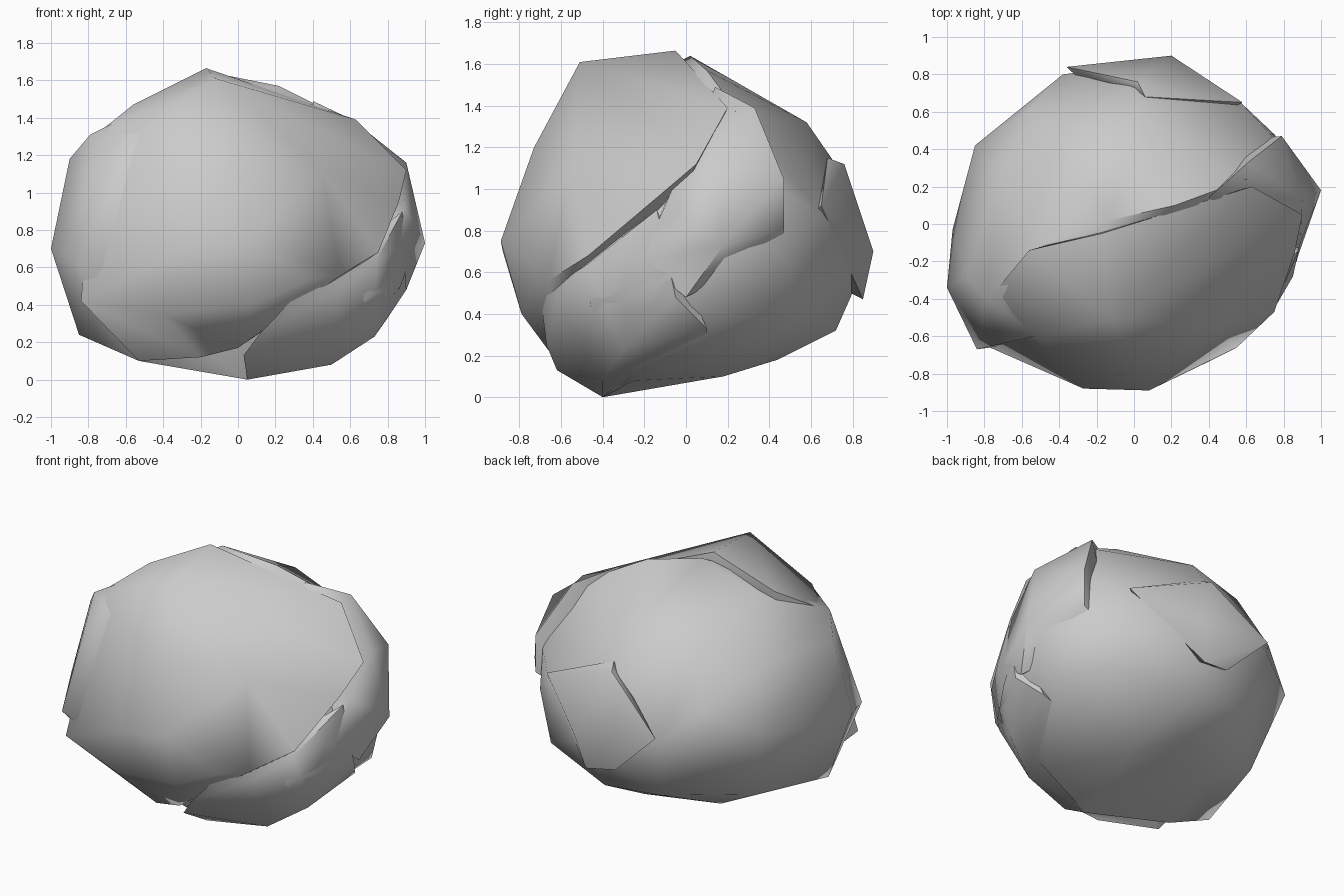
import bpy, bmesh, math


def rock(name, pts, angle=50):
    """Convex faceted chunk of stone with soft shading."""
    bm = bmesh.new()
    for p in pts:
        bm.verts.new(p)
    bmesh.ops.convex_hull(bm, input=bm.verts)
    loose = [v for v in bm.verts if not v.link_faces]
    bmesh.ops.delete(bm, geom=loose, context='VERTS')
    bmesh.ops.recalc_face_normals(bm, faces=bm.faces)
    me = bpy.data.meshes.new(name)
    bm.to_mesh(me)
    bm.free()
    ob = bpy.data.objects.new(name, me)
    bpy.context.collection.objects.link(ob)
    bpy.ops.object.select_all(action='DESELECT')
    ob.select_set(True)
    bpy.context.view_layer.objects.active = ob
    bpy.ops.object.shade_smooth_by_angle(angle=math.radians(angle))
    return ob


# main boulder: left flank, crown, right flank, back, underside
left = [(-1, -.34, .7), (-.97, -.03, .72), (-.9, -.28, 1.18), (-.79, -.4, 1.31),
        (-.53, -.6, 1.31), (-.84, -.67, .6), (-.85, .42, .8), (-.72, .26, 1.15),
        (-.85, -.3, .24), (-.72, .25, .3)]
crown = [(-.5, -.1, 1.44), (-.13, .02, 1.64), (.22, .1, 1.57), (.6, .24, 1.38),
         (-.4, .5, 1.27), (.02, .58, 1.32)]
right = [(.88, .1, 1.12), (.95, .17, .73), (.73, .48, .98), (.75, .48, .7),
         (.82, .25, .38), (.57, .65, .88), (.62, .55, .4), (.87, -.2, .5),
         (.7, -.46, .45)]
back = [(.17, .87, .66), (0, .76, 1.06), (-.38, .8, .76), (-.55, .62, .95),
        (-.3, .7, .35), (.1, .72, .32)]
under = [(.05, -.4, 0), (-.53, -.3, .1), (.5, -.25, .08), (.2, .18, .1),
         (-.4, .2, .13), (0, .44, .18)]
rock("boulder_core", left + crown + right + back + under)

# large front slab with the raised ridge on top
rock("front_slab", [
    (-.17, -.05, 1.665), (-.12, -.51, 1.61), (-.56, -.14, 1.47), (-.76, -.38, 1.31),
    (-.51, -.61, 1.33), (.63, .2, 1.39), (.9, .05, 1.12), (0, -.73, 1.2),
    (.45, -.55, 1.12), (.08, -.89, .75), (-.27, -.88, .7), (-.4, -.75, .35),
    (-.84, -.63, .42), (-.53, -.4, .1), (-.2, -.58, .12), (0, -.62, .17),
    (.08, -.79, .4), (.37, -.75, .53), (.55, -.66, .56), (.75, -.47, .68),
    (.86, -.15, .95)])

# lump tucked under the front slab, running up the right flank
rock("lower_front_lump", [
    (.05, -.4, 0), (.03, -.62, .13), (.12, -.67, .25), (.35, -.7, .49),
    (.55, -.62, .49), (.74, -.47, .64), (.5, -.4, .08), (.73, -.3, .23),
    (.3, .1, .14), (.9, -.05, .48), (.8, .1, .33), (.88, -.14, .9),
    (.85, -.28, .7)])

# right flank plate
rock("right_plate", [
    (.4, .14, 1.49), (.61, .33, 1.39), (.9, .13, 1.16), (.79, .47, 1.05),
    (.79, .47, .8), (1, .18, .73), (.9, 0, .48), (.89, -.1, .92),
    (.86, -.22, .65), (.55, .45, .7), (.4, 0, .8)])

# back plate
rock("back_plate", [
    (.2, .9, .7), (-.36, .84, .8), (.02, .76, 1.12), (.06, .68, 1.15),
    (.15, .85, .47), (-.05, .82, .5), (.58, .65, .92), (.1, .4, .7)])
